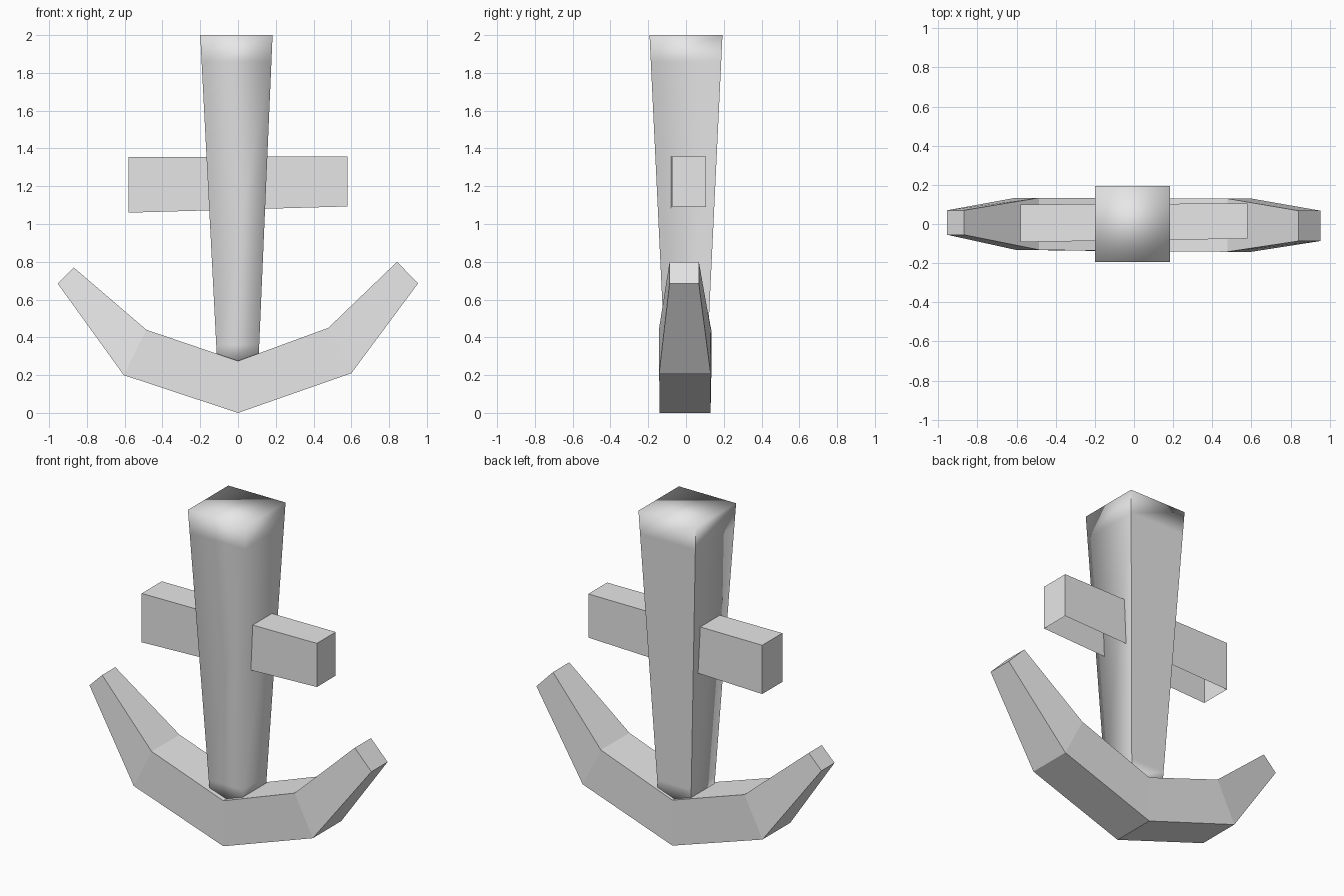
import bpy, bmesh

if "Cube" in bpy.data.objects:
    bpy.data.objects.remove(bpy.data.objects["Cube"])

grey = bpy.data.materials.new("plain_grey")
grey.diffuse_color = (0.8, 0.8, 0.8, 1)
grey.use_nodes = True
grey.node_tree.nodes["Principled BSDF"].inputs["Base Color"].default_value = grey.diffuse_color


def loft(name, rings, smooth=False, sharp_test=None, skip_side=None):
    """Join four-cornered rings into a capped body."""
    bm = bmesh.new()
    loops = [[bm.verts.new(p) for p in ring] for ring in rings]
    for a, b in zip(loops, loops[1:]):
        for i in range(4):
            if i != skip_side:
                j = (i + 1) % 4
                bm.faces.new((a[i], a[j], b[j], b[i]))
    bm.faces.new(loops[0][::-1])
    bm.faces.new(loops[-1])
    bmesh.ops.recalc_face_normals(bm, faces=bm.faces)
    for f in bm.faces:
        f.smooth = smooth
    if sharp_test:
        for e in bm.edges:
            e.smooth = not sharp_test(e)
    mesh = bpy.data.meshes.new(name)
    bm.to_mesh(mesh)
    bm.free()
    mesh.materials.append(grey)
    obj = bpy.data.objects.new(name, mesh)
    bpy.context.collection.objects.link(obj)
    return obj


# Shank: tapered square post, softly shaded except for its two rear corners
def shank_ring(z):
    t = (z - 0.26) / 1.74
    x0, x1 = -0.11 - 0.09 * t, 0.108 + 0.075 * t
    y = 0.11 + 0.083 * t
    return [(x0, -y, z), (x1, -y, z), (x1, y, z), (x0, y, z)]


def rear_corner(edge):
    a, b = (v.co for v in edge.verts)
    return a.y > 0 and b.y > 0 and abs(a.z - b.z) > 0.01


loft("shank", [shank_ring(z) for z in (0.26, 0.36, 1.86, 2.0)],
     smooth=True, sharp_test=rear_corner)


# Stock: crossbar, slightly larger at the left end and open underneath
def stock_ring(x, y0, y1, z0, z1):
    return [(x, y0, z0), (x, y1, z0), (x, y1, z1), (x, y0, z1)]


loft("stock", [stock_ring(-0.58, -0.092, 0.10, 1.06, 1.355),
               stock_ring(0.58, -0.075, 0.105, 1.093, 1.357)], skip_side=0)


# Arms: bent bar with thinner tips, each station = lower point, upper point, depth
stations = [
    ((-0.955, 0.685), (-0.87, 0.77), (-0.055, 0.07)),
    ((-0.605, 0.20), (-0.485, 0.44), (-0.132, 0.134)),
    ((0.0, 0.0), (0.0, 0.275), (-0.14, 0.13)),
    ((0.60, 0.21), (0.478, 0.45), (-0.142, 0.13)),
    ((0.953, 0.685), (0.842, 0.80), (-0.087, 0.068)),
]
loft("arms", [[(lo[0], y0, lo[1]), (lo[0], y1, lo[1]),
               (up[0], y1, up[1]), (up[0], y0, up[1])]
              for lo, up, (y0, y1) in stations])
